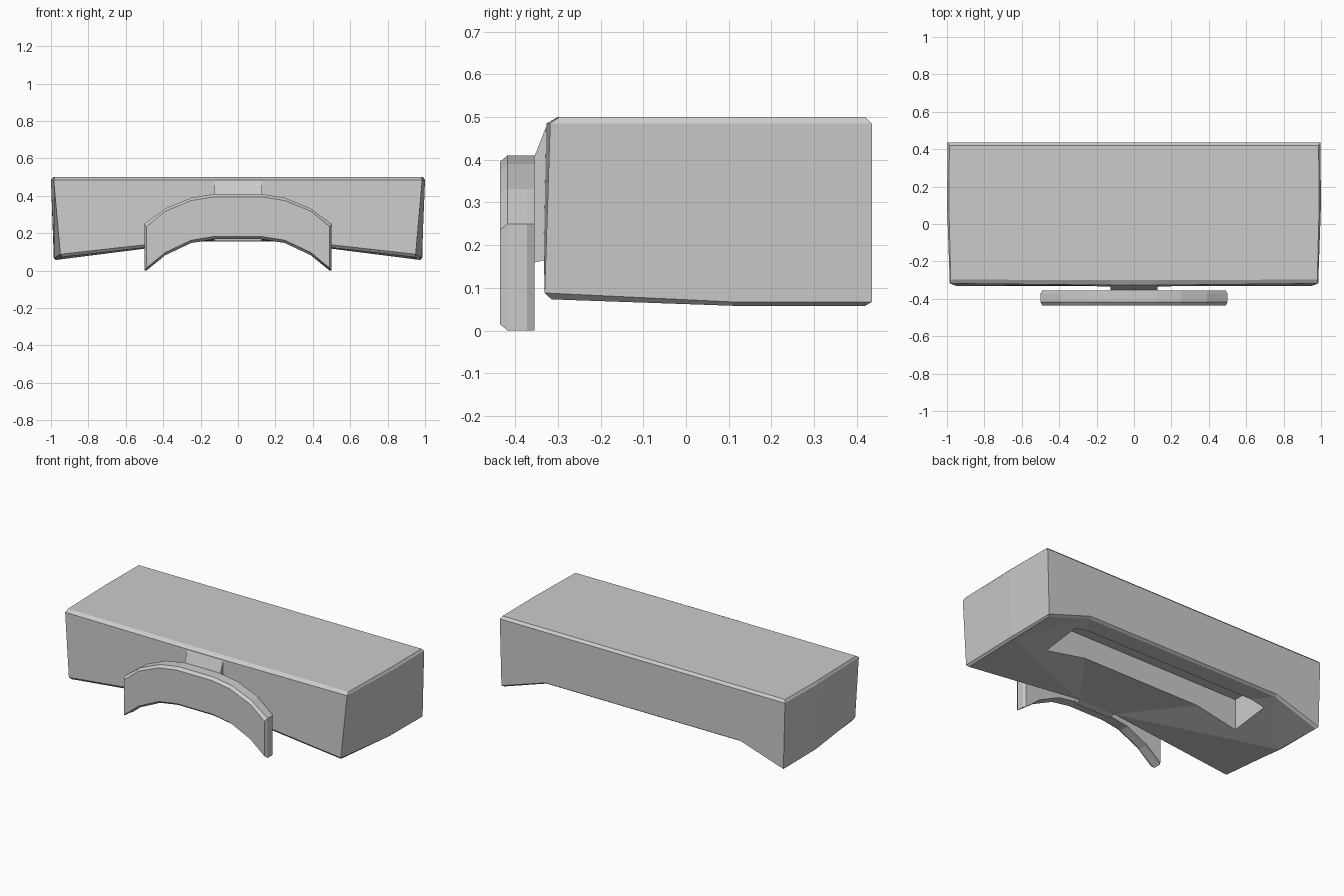
import bpy, bmesh
from mathutils import Vector

if "Cube" in bpy.data.objects:
    bpy.data.objects.remove(bpy.data.objects["Cube"])


def make_object(name, bm):
    bmesh.ops.recalc_face_normals(bm, faces=bm.faces)
    me = bpy.data.meshes.new(name)
    bm.to_mesh(me)
    bm.free()
    ob = bpy.data.objects.new(name, me)
    bpy.context.collection.objects.link(ob)
    return ob


def skin(bm, rings):
    """Join equal-length closed rings of points; return the vertex rings."""
    rings = [[bm.verts.new(p) for p in r] for r in rings]
    for a, b in zip(rings, rings[1:]):
        for i in range(len(a)):
            j = (i + 1) % len(a)
            bm.faces.new((a[i], a[j], b[j], b[i]))
    return rings


def mirrored(half):
    """Half ring with x > 0, continued on the x < 0 side."""
    return half + [(-x, y, z) for x, y, z in reversed(half)]


# Main housing: half rings run front neck, front corner, side kink, back corner, back kink
bottom_in = [(.125, -.322, .165), (.94, -.315, .073), (.968, .11, .058), (.975, .42, .058), (.68, .42, .155)]
bottom_out = [(.125, -.333, .18), (.95, -.331, .088), (.983, .11, .067), (.985, .435, .067), (.68, .435, .165)]
top_out = [(.125, -.327, .485), (.985, -.318, .485), (1, .11, .485), (.996, .435, .485), (.68, .435, .485)]
top_in = [(.125, -.30, .5), (.98, -.297, .5), (.99, .11, .5), (.987, .42, .5), (.68, .42, .5)]
bm = bmesh.new()
rings = skin(bm, [mirrored(r) for r in (bottom_in, bottom_out, top_out, top_in)])
bm.faces.new(rings[-1])
b = rings[0]
bm.faces.new((b[0], b[4], b[5], b[9]))
for s in ((0, 1, 2, 3, 4), (9, 8, 7, 6, 5)):
    # side of the underside, split at the kink
    bm.faces.new((b[s[0]], b[s[1]], b[s[2]]))
    bm.faces.new((b[s[0]], b[s[2]], b[s[4]]))
    bm.faces.new((b[s[2]], b[s[3]], b[s[4]]))
housing = make_object("housing", bm)

# Slot in the underside
bm = bmesh.new()
bmesh.ops.create_cube(bm, size=1)
for v in bm.verts:
    v.co = Vector((v.co.x * 1.38, v.co.y * .25 + .185, v.co.z * .3 + .15))
cutter = make_object("slot_cutter", bm)
cutter.hide_render = True
mod = housing.modifiers.new("slot", 'BOOLEAN')
mod.object = cutter
mod.operation = 'DIFFERENCE'
mod.solver = 'EXACT'
bpy.context.view_layer.objects.active = housing
bpy.ops.object.modifier_apply(modifier=mod.name)
bpy.data.objects.remove(cutter)

# Curved front plate, bevelled along its front rim and its ends
outer = [(.125, .41), (.25, .39), (.39, .332), (.5, .25)]
inner = [(.5, .0), (.39, .082), (.25, .148), (.125, .168)]


def arch_ring(y, end, inset):
    half = []
    for pts, dz in ((outer, -inset), (inner, inset)):
        for x, z in pts:
            half.append((end if x == .5 else x, y, z + dz))
    return [(x, y, z) for x, y, z in half[:4]] + half[4:] + \
           [(-x, y, z) for x, y, z in reversed(half)]


bm = bmesh.new()
layers = [(-.355, .49, 0), (-.372, .5, 0), (-.418, .5, 0), (-.436, .49, .015)]
rings = skin(bm, [arch_ring(*l) for l in layers])
for r in (rings[0], rings[-1]):
    for i in range(7):
        # strips between outer and inner edge, both sides and the crown
        a = [15, 0, 1, 2, 14, 13, 12][i] if i else 15
        o = [(0, 15, 8, 7), (0, 1, 6, 7), (1, 2, 5, 6), (2, 3, 4, 5),
             (15, 14, 9, 8), (14, 13, 10, 9), (13, 12, 11, 10)][i]
        bm.faces.new([r[k] for k in o])
make_object("front_plate", bm)

# Neck joining plate and housing
bm = bmesh.new()
profile = [(-.36, .158), (-.36, .41), (-.354, .41), (-.325, .484), (-.31, .484), (-.31, .17)]
rings = skin(bm, [[(x, y, z) for y, z in profile] for x in (-.125, .125)])
for r in rings:
    bm.faces.new(r)
make_object("neck", bm)
